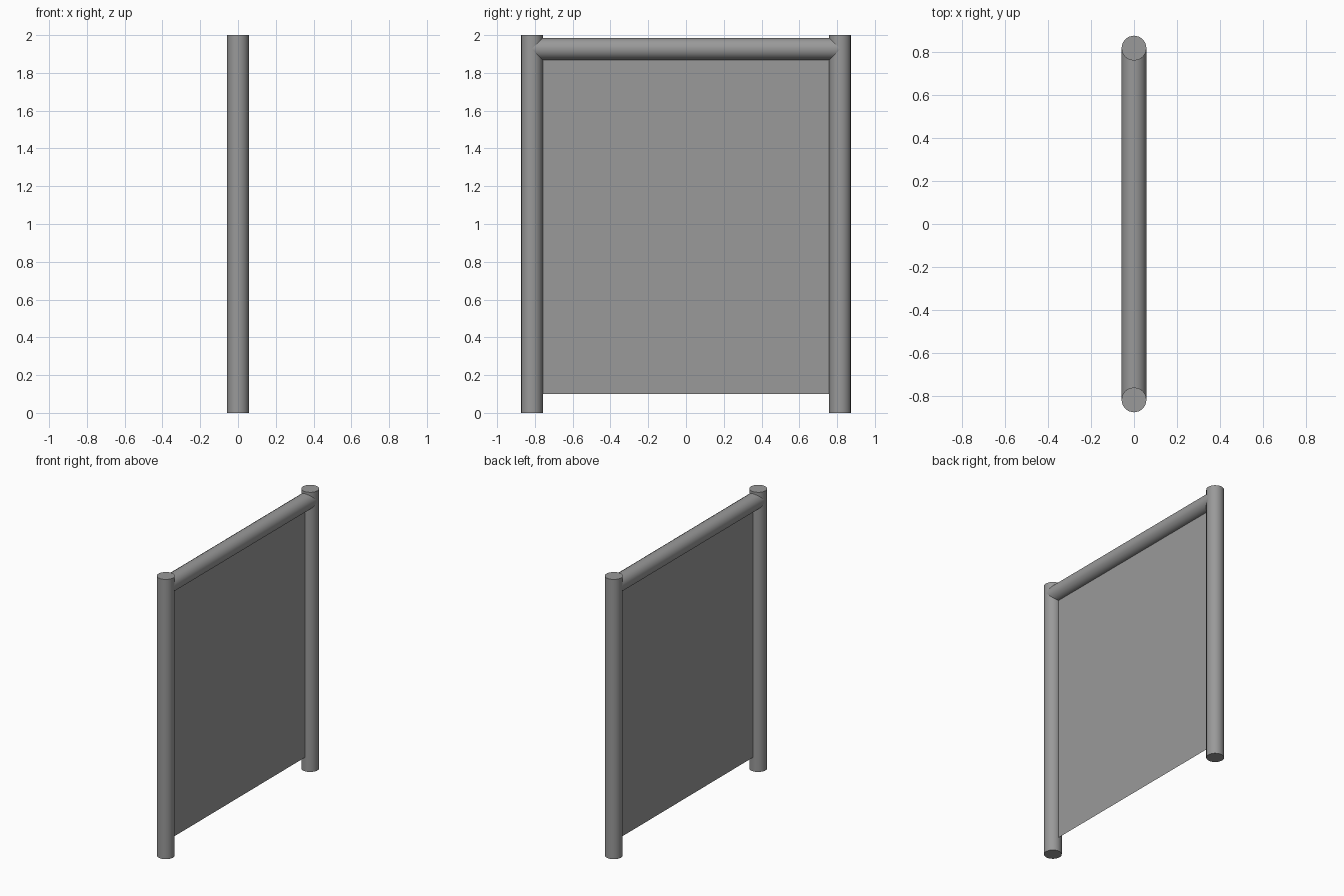
import bpy
import math

cube = bpy.data.objects.get("Cube")
if cube:
    bpy.data.objects.remove(cube, do_unlink=True)

RADIUS = 0.058
POST_Y = 0.816
RAIL_Z = 1.927

grey = bpy.data.materials.new("grey")
grey.use_nodes = True
colour = (0.32, 0.32, 0.32, 1)
grey.diffuse_color = colour
grey.node_tree.nodes["Principled BSDF"].inputs["Base Color"].default_value = colour


def finish(name):
    obj = bpy.context.object
    obj.name = name
    obj.data.materials.append(grey)
    return obj


def pole(name, length, location, rotation=(0, 0, 0)):
    bpy.ops.mesh.primitive_cylinder_add(vertices=16, radius=RADIUS, depth=length,
                                        location=location, rotation=rotation)
    finish(name)
    bpy.ops.object.shade_smooth_by_angle(angle=math.radians(30))


# Upright posts at both ends
for name, side in (("front_post", -1), ("back_post", 1)):
    pole(name, 2, (0, side * POST_Y, 1))

# Top rail running between the post centres
pole("top_rail", 2 * POST_Y, (0, 0, RAIL_Z), (math.pi / 2, 0, 0))

# Thin sheet hanging from the rail
bottom, top = 0.1, RAIL_Z
bpy.ops.mesh.primitive_plane_add(size=1, location=(0, 0, (bottom + top) / 2),
                                 rotation=(0, math.pi / 2, 0))
panel = finish("panel")
panel.scale = (top - bottom, 2 * POST_Y, 1)
